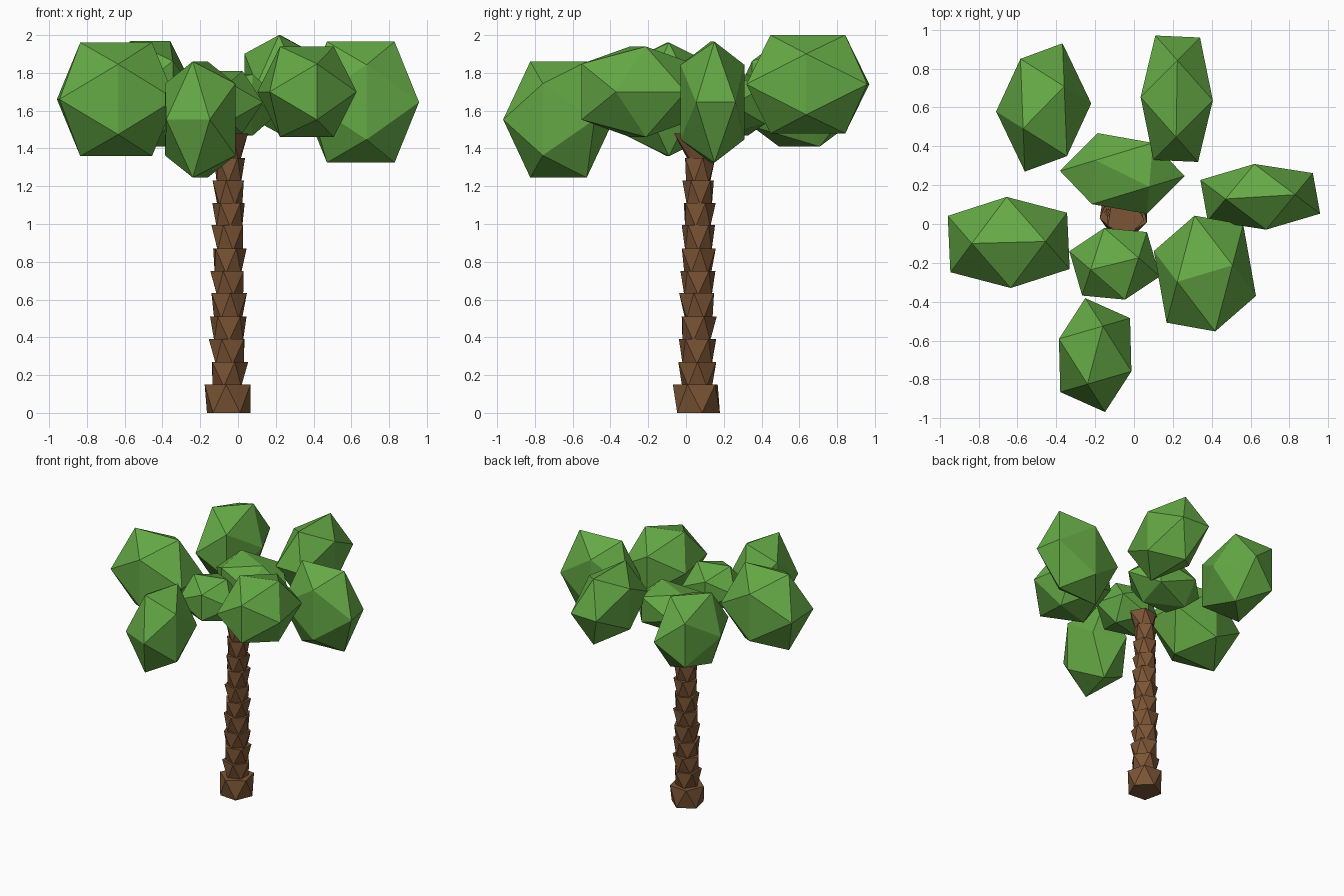
import bpy, bmesh, math, random

if "Cube" in bpy.data.objects:
    bpy.data.objects.remove(bpy.data.objects["Cube"])

random.seed(4)
PHI = (1 + 5 ** 0.5) / 2


def material(name, color):
    m = bpy.data.materials.new(name)
    m.diffuse_color = (*color, 1)
    m.use_nodes = True
    m.node_tree.nodes["Principled BSDF"].inputs["Base Color"].default_value = m.diffuse_color
    return m


GREEN = material("leaf_green", (0.13, 0.40, 0.06))
BROWN = material("bark_brown", (0.20, 0.09, 0.035))


def hull_object(name, points, mat):
    """Flat-shaded convex solid around a few points."""
    bm = bmesh.new()
    for p in points:
        bm.verts.new(p)
    bmesh.ops.convex_hull(bm, input=bm.verts[:])
    bmesh.ops.recalc_face_normals(bm, faces=bm.faces[:])
    mesh = bpy.data.meshes.new(name)
    bm.to_mesh(mesh)
    bm.free()
    mesh.materials.append(mat)
    obj = bpy.data.objects.new(name, mesh)
    bpy.context.collection.objects.link(obj)


def leaf_clump(name, center, scale, turn):
    """Edge-up icosahedron, turned about z, then stretched along the axes."""
    c, s = math.cos(math.radians(turn)), math.sin(math.radians(turn))
    pts = []
    for i in (-1, 1):
        for j in (-1, 1):
            for x, y, z in ((i, 0, j * PHI), (i * PHI, j, 0), (0, i * PHI, j)):
                p = (x * c - y * s, x * s + y * c, z)
                pts.append([o + k * q for o, k, q in zip(center, scale, p)])
    hull_object(name, pts, GREEN)


# Leaf clumps: centre, stretch, turn in degrees
clumps = {
    "leaf_left": ((-0.645, -0.095, 1.66), (0.19, 0.145, 0.186), 2),
    "leaf_back_left": ((-0.465, 0.60, 1.69), (0.129, 0.189, 0.173), 35),
    "leaf_back_right": ((0.22, 0.645, 1.74), (0.115, 0.198, 0.161), 88.5),
    "leaf_right": ((0.65, 0.14, 1.645), (0.18, 0.105, 0.198), 6),
    "leaf_front_right": ((0.365, -0.255, 1.70), (0.146, 0.189, 0.148), 13),
    "leaf_front": ((-0.20, -0.675, 1.553), (0.122, 0.158, 0.19), 71),
    "leaf_centre_front": ((-0.10, -0.205, 1.645), (0.128, 0.118, 0.102), 15),
    "leaf_centre_back": ((-0.06, 0.26, 1.63), (0.169, 0.119, 0.10), -35),
}
for name, (center, scale, turn) in clumps.items():
    leaf_clump(name, center, scale, turn)


# Trunk: stacked five-sided flared segments, each twisted
heights = [0, 0.15, 0.27, 0.39, 0.51, 0.635, 0.75, 0.87, 0.995, 1.11, 1.23, 1.35, 1.48]
n = len(heights) - 1
for k in range(n):
    t = k / (n - 1)
    r_top = 0.128 if k == 0 else 0.108 - 0.024 * t
    r_low = 0.122 if k == 0 else 0.085 - 0.018 * t
    cx, cy = -0.052 + 0.006 * t, 0.058 + 0.012 * t
    dx = dy = 0
    if k == n - 1:                      # crown base leans forward
        r_top, dx, dy = 0.10, 0.0, -0.035
    turn = random.uniform(0, math.tau)
    pts = []
    for i in range(5):
        a = turn + math.tau * i / 5
        b = a + math.pi / 5
        pts.append((cx + r_low * math.cos(a), cy + r_low * math.sin(a), max(0, heights[k] - 0.01)))
        pts.append((cx + dx + r_top * math.cos(b), cy + dy + r_top * math.sin(b), heights[k + 1]))
    hull_object(f"trunk_segment_{k + 1}", pts, BROWN)
